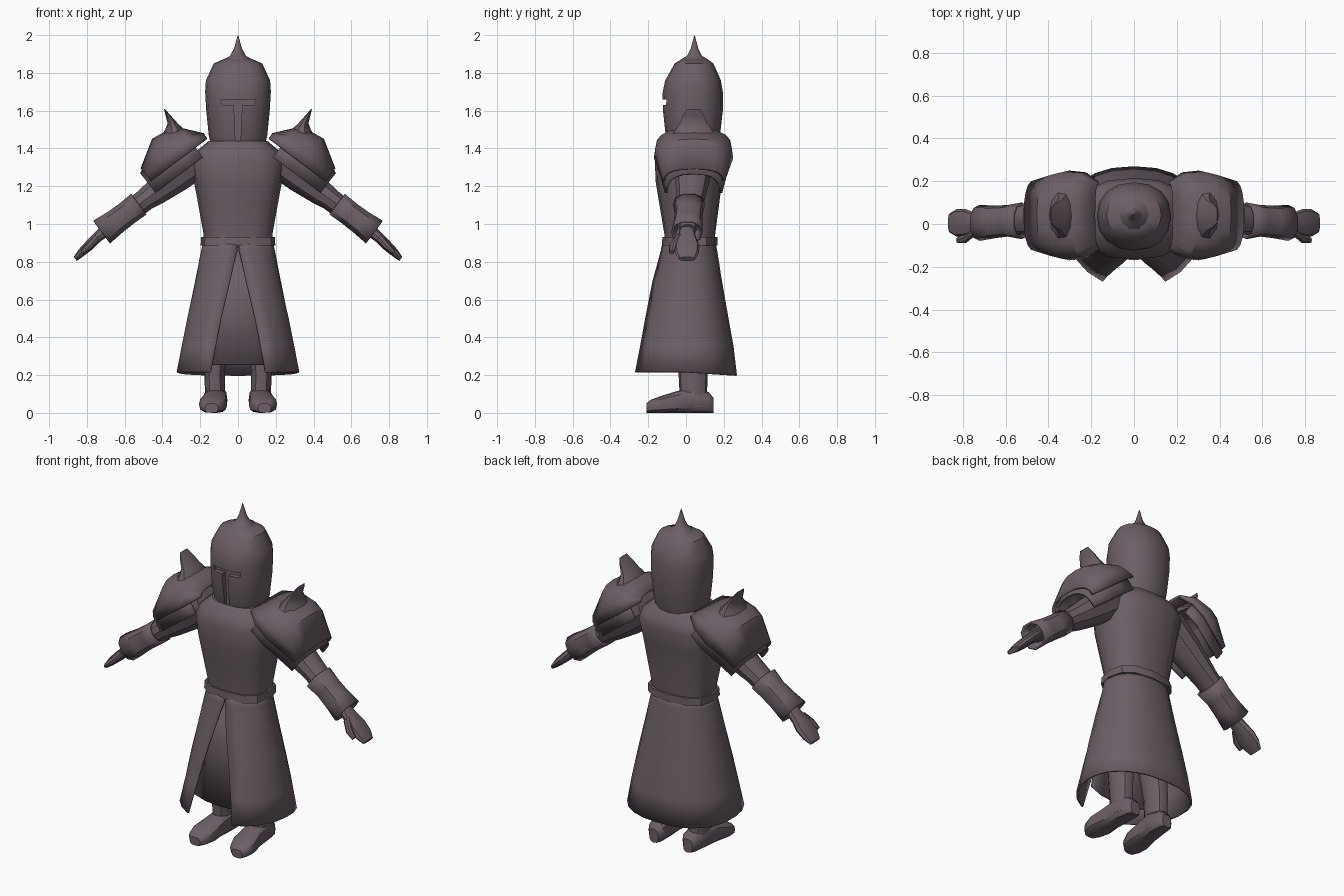
import bpy, bmesh, math
from mathutils import Vector as V

if "Cube" in bpy.data.objects:
    bpy.data.objects.remove(bpy.data.objects["Cube"])

mat = bpy.data.materials.new("dark plum iron")
mat.diffuse_color = (0.15, 0.115, 0.135, 1)
mat.use_nodes = True
mat.node_tree.nodes["Principled BSDF"].inputs["Base Color"].default_value = mat.diffuse_color
X, Y, Z = V((1, 0, 0)), V((0, 1, 0)), V((0, 0, 1))


def ring(c, u, v, ru, rv, n=12, p=1.0, a0=0.0, a1=None):
    """Superellipse ring (p below 1 is boxier), or an arc when a1 is given."""
    pts = []
    for i in range(n):
        a = a0 + (2 * math.pi * i / n if a1 is None else (a1 - a0) * i / (n - 1))
        s, k = math.sin(a), math.cos(a)
        pts.append(V(c) + u * ru * math.copysign(abs(k) ** p, k)
                   + v * rv * math.copysign(abs(s) ** p, s))
    return pts


def flat_ring(z, rx, yf, yb, n=16, p=0.85, cx=0):
    return ring((cx, (yf + yb) / 2, z), X, Y, rx, (yb - yf) / 2, n, p)


def loft(name, rings, closed=True, caps=True, mirror=False, thick=0, angle=35):
    bm = bmesh.new()
    rows = [[bm.verts.new(q) for q in r] for r in rings]
    n = len(rows[0])
    for a, b in zip(rows, rows[1:]):
        for i in range(n if closed else n - 1):
            j = (i + 1) % n
            bm.faces.new((a[i], a[j], b[j], b[i]))
    if caps and closed:
        bm.faces.new(rows[0][::-1])
        bm.faces.new(rows[-1])
    bmesh.ops.recalc_face_normals(bm, faces=bm.faces)
    me = bpy.data.meshes.new(name)
    bm.to_mesh(me)
    bm.free()
    me.materials.append(mat)
    ob = bpy.data.objects.new(name, me)
    bpy.context.collection.objects.link(ob)
    if thick:
        s = ob.modifiers.new("thickness", 'SOLIDIFY')
        s.thickness, s.offset = thick, 0
    if mirror:
        ob.modifiers.new("mirror", 'MIRROR')
    smooth(ob, angle)
    return ob


def smooth(ob, angle=35):
    bpy.ops.object.select_all(action='DESELECT')
    ob.select_set(True)
    bpy.context.view_layer.objects.active = ob
    bpy.ops.object.shade_smooth_by_angle(angle=math.radians(angle))


# Helmet with top spike
helmet = loft("helmet", [flat_ring(z, rx, yf, yb, 16, 0.9) for z, rx, yf, yb in (
    (1.41, .14, -.09, .165), (1.47, .155, -.11, .18), (1.6, .168, -.125, .195),
    (1.7, .174, -.123, .195), (1.76, .17, -.11, .185), (1.85, .128, -.06, .145),
    (1.875, .07, -.02, .11))])
loft("helmet_spike", [flat_ring(z, r, .045 - r, .045 + r, 10, 1) for z, r in (
    (1.85, .085), (1.873, .072), (1.89, .042), (1.93, .021), (2.0, .001))])

# T-shaped visor slot cut into the helmet
tee = [(-.09, 1.66), (.09, 1.66), (.085, 1.63), (.022, 1.63), (.014, 1.46), (.014, 1.3),
       (-.014, 1.3), (-.014, 1.46), (-.022, 1.63), (-.085, 1.63)]
cutter = loft("visor_cutter", [[V((x, y, z)) for x, z in tee] for y in (-.3, -.088)])
cutter.hide_render = True
cut = helmet.modifiers.new("visor", 'BOOLEAN')
cut.operation, cut.object, cut.solver = 'DIFFERENCE', cutter, 'EXACT'
bpy.context.view_layer.objects.active = helmet
bpy.ops.object.modifier_apply(modifier="visor")
bpy.data.objects.remove(cutter)
smooth(helmet)

# Neck, torso and belt
loft("neck", [flat_ring(z, .085, -.05, .12, 12, 1) for z in (1.36, 1.5)])
loft("torso", [flat_ring(z, rx, yf, yb, 16, .75) for z, rx, yf, yb in (
    (.86, .18, -.11, .15), (.95, .183, -.115, .155), (1.1, .21, -.14, .175),
    (1.22, .232, -.16, .19), (1.33, .248, -.165, .215), (1.39, .215, -.15, .2),
    (1.44, .155, -.1, .15))])
loft("belt", [flat_ring(z, rx, yf, yb, 12, .75) for z, rx, yf, yb in (
    (.885, .185, -.115, .155), (.885, .198, -.128, .168),
    (.93, .195, -.125, .168), (.93, .18, -.11, .155))])

# Long coat skirt, open at the front in an inverted V
rows = []
for z, rx, fr, bk, slit in ((.91, .18, .118, .15, .002), (.86, .19, .128, .16, .006),
                            (.7, .222, .175, .185, .042), (.5, .265, .225, .22, .09),
                            (.35, .294, .262, .247, .12), (.215, .32, .298, .265, .145)):
    a0, row = math.asin(slit / rx), []
    for i in range(21):
        a = a0 + (2 * math.pi - 2 * a0) * i / 20
        s, c = math.sin(a), math.cos(a)
        if c < 0:   # squarer back, dipping slightly at the hem
            s, c = math.copysign(abs(s) ** .85, s), -abs(c) ** .85
        drop = .018 * max(0, -c) if z < .3 else 0
        row.append(V((rx * s, -fr * c if c > 0 else -bk * c, z - drop)))
    rows.append(row)
loft("coat_skirt", rows, closed=False, thick=.01)

# Cloth panel behind the opening
loft("front_panel", [[V((w * t, y + .05 * t * t, z)) for t in (-1, -.5, 0, .5, 1)]
                     for z, w, y in ((.9, .14, -.1), (.6, .17, -.13), (.255, .205, -.165))],
     closed=False, thick=.01)

# Legs and boots
loft("leg", [flat_ring(z, rx, yf, yb, 12, .9, cx) for z, rx, yf, yb, cx in (
    (.03, .055, -.03, .12, .12), (.12, .053, -.035, .112, .122), (.22, .055, -.04, .115, .124),
    (.45, .068, -.07, .11, .11), (.85, .08, -.09, .12, .09))], mirror=True)
loft("boot", [ring((cx, y, h / 2), X, Z, rx, h / 2, 12, .7) for y, cx, rx, h in (
    (.145, .112, .03, .08), (.12, .113, .052, .11), (.04, .118, .062, .135),
    (-.05, .125, .064, .115), (-.13, .132, .075, .09), (-.185, .137, .06, .07),
    (-.21, .14, .035, .05))], mirror=True)

# Arms: everything is laid out along a slanted axis
D, N = V((.8, 0, -.6)), V((.6, 0, .8))


def limb(name, rows, caps=True, n=10, p=1.0, thick=0):
    """Rows of x, y, z, radius along y, radius across the arm."""
    return loft(name, [ring((x, y, z), Y, N, ry, rn, n, p) for x, y, z, ry, rn in rows],
                caps=caps, mirror=True, thick=thick)


limb("sleeve", ((.2, .035, 1.35, .11, .1), (.33, .035, 1.25, .095, .09),
                (.44, .03, 1.165, .08, .072), (.49, .025, 1.13, .075, .062),
                (.56, .02, 1.075, .068, .06), (.71, .01, .965, .045, .042)))
limb("bracer", ((.525, .015, 1.105, .08, .065), (.59, .015, 1.055, .068, .062),
                (.65, .01, 1.01, .07, .064), (.722, .005, .957, .078, .072)),
     caps=False, p=.85, thick=.012)
limb("hand", ((.69, .005, .975, .035, .035), (.75, .005, .925, .05, .028),
              (.79, .005, .885, .066, .028), (.83, .005, .848, .064, .023),
              (.862, .005, .815, .045, .014)), p=.85)
limb("thumb", ((.745, -.03, .93, .025, .022), (.785, -.065, .885, .024, .02),
               (.825, -.075, .85, .014, .012)), n=8)

# Two-layer shoulder plates, half shells over the arm axis
SH = V((.25, .04, 1.33))


def shell(name, low, grow, rows):
    loft(name, [ring(SH + D * d + N * low, Y, N, w + grow, h + grow - low, 11, .8, 0, math.pi)
                for d, w, h in rows], closed=False, mirror=True, thick=.014, angle=30)


plate = ((-.14, .15, .075), (-.065, .195, .165), (.03, .203, .205), (.09, .19, .213))
shell("shoulder_lower_plate", -.02, -.02, plate[1:] + ((.248, .165, .125),))
shell("shoulder_upper_plate", .045, 0, plate + ((.23, .16, .125),))

# Broad hooked fin on each shoulder
loft("shoulder_fin", [ring((x, .04, z), X, Y, rx, ry, 10) for x, z, rx, ry in (
    (.34, 1.455, .075, .125), (.335, 1.5, .05, .1), (.347, 1.535, .026, .075),
    (.37, 1.575, .013, .058), (.39, 1.61, .002, .035))], mirror=True)
